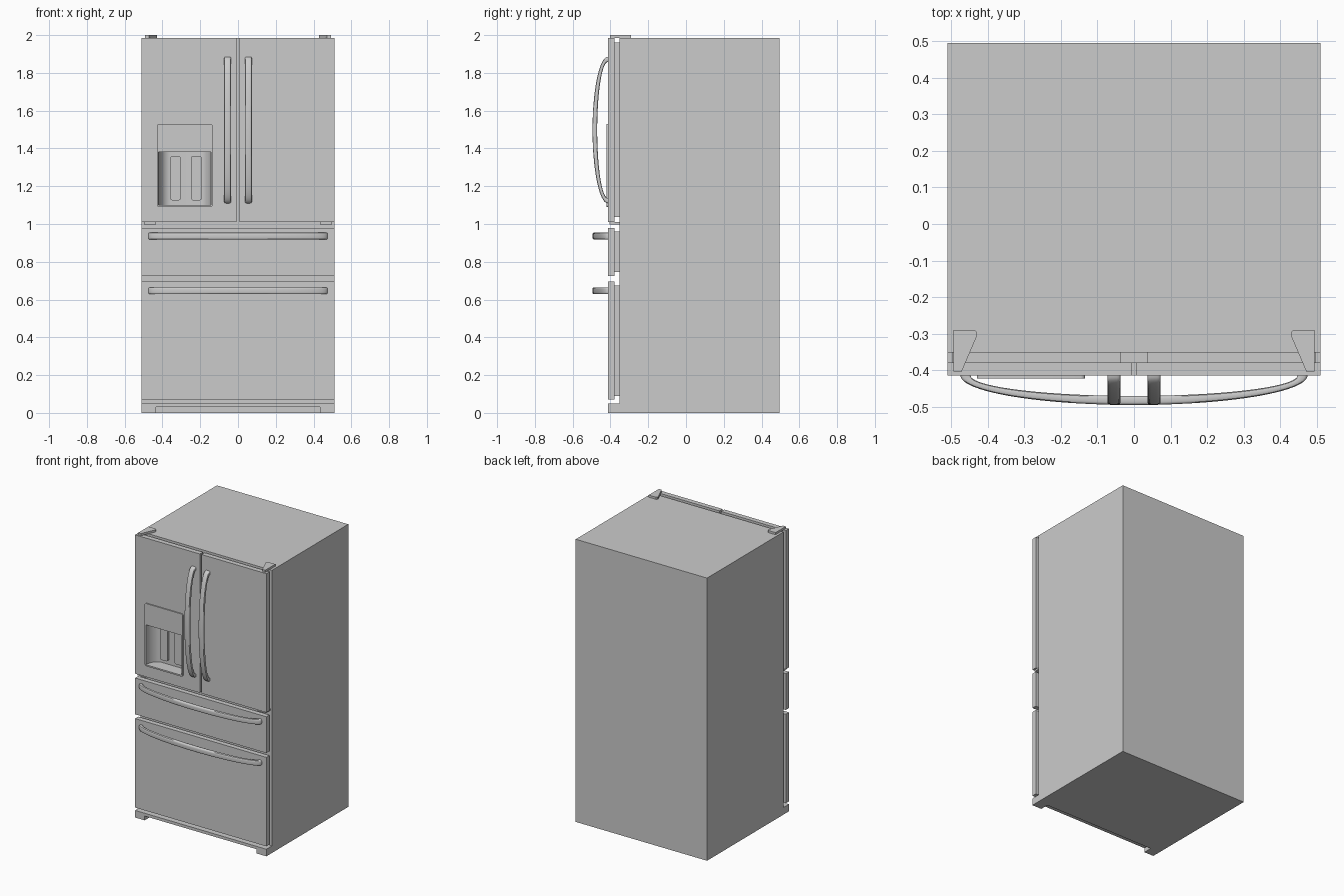
import bpy, bmesh
from math import sin, cos, pi, copysign, radians

if "Cube" in bpy.data.objects:
    bpy.data.objects.remove(bpy.data.objects["Cube"])

FRONT, SEAM, BODY = -0.414, -0.379, -0.352   # door face, door back, cabinet front


def finish(name, bm, smooth=False):
    bmesh.ops.recalc_face_normals(bm, faces=bm.faces)
    me = bpy.data.meshes.new(name)
    bm.to_mesh(me)
    bm.free()
    ob = bpy.data.objects.new(name, me)
    bpy.context.collection.objects.link(ob)
    if smooth:
        activate(ob)
        bpy.ops.object.shade_smooth_by_angle(angle=radians(35))
    return ob


def activate(ob):
    bpy.ops.object.select_all(action='DESELECT')
    ob.select_set(True)
    bpy.context.view_layer.objects.active = ob


def prism(name, pts, axis, lo, hi, smooth=False):
    """Extrude a 2D outline along y (outline in xz) or z (outline in xy)."""
    bm = bmesh.new()
    place = (lambda a, b, h: (a, h, b)) if axis == 'y' else (lambda a, b, h: (a, b, h))
    rings = [[bm.verts.new(place(a, b, h)) for a, b in pts] for h in (lo, hi)]
    for r in rings:
        bm.faces.new(r)
    n = len(pts)
    for i in range(n):
        j = (i + 1) % n
        bm.faces.new((rings[0][i], rings[0][j], rings[1][j], rings[1][i]))
    return finish(name, bm, smooth)


def box(name, x0, x1, y0, y1, z0, z1):
    return prism(name, [(x0, y0), (x1, y0), (x1, y1), (x0, y1)], 'z', z0, z1)


def rounded(x0, x1, z0, z1, r, seg=5):
    pts = []
    for k, (cx, cz) in enumerate([(x1 - r, z1 - r), (x0 + r, z1 - r), (x0 + r, z0 + r), (x1 - r, z0 + r)]):
        for i in range(seg + 1):
            a = (k + i / seg) * pi / 2
            pts.append((cx + r * cos(a), cz + r * sin(a)))
    return pts


def handle(name, half, place, width=0.036, depth=0.081):
    """Bowed bar: rounded section swept between an outer and inner half ellipse."""
    bm = bmesh.new()
    steps, n = 40, 16
    rings = []
    for i in range(steps + 1):
        a = pi * i / steps
        ring = []
        for k in range(n):
            t = 2 * pi * (k + 0.5) / n
            w = copysign(abs(cos(t)) ** 0.5, cos(t)) * width / 2
            u = 0.5 + 0.5 * copysign(abs(sin(t)) ** 0.5, sin(t))
            s = (half - 0.028 * (1 - u)) * cos(a)
            d = (depth - 0.025 * (1 - u)) * sin(a)
            ring.append(bm.verts.new(place(s, d, w)))
        rings.append(ring)
    for r0, r1 in zip(rings, rings[1:]):
        for k in range(n):
            j = (k + 1) % n
            bm.faces.new((r0[k], r0[j], r1[j], r1[k]))
    bm.faces.new(rings[0])
    bm.faces.new(rings[-1])
    return finish(name, bm, True)


# Cabinet
cabinet = box("cabinet", -0.51, 0.51, BODY, 0.495, 0, 1.985)

# Kick plate with a notch between its two feet
prism("kick_plate", [(-0.51, 0), (-0.435, 0), (-0.435, 0.03), (0.435, 0.03), (0.435, 0),
                     (0.51, 0), (0.51, 0.05), (-0.51, 0.05)], 'y', FRONT, BODY)

# French doors, gaskets, hinges and upright handles
parts = {}
for side, label in ((-1, "left"), (1, "right")):
    def span(a, b):
        return sorted((side * a, side * b))
    parts[label] = box(label + "_door", *span(0.007, 0.51), FRONT, SEAM, 1.01, 1.985)
    parts[label + "g"] = box(label + "_door_gasket", *span(0.035, 0.488), SEAM, BODY, 1.038, 1.96)
    prism(label + "_top_hinge",
          [(side * x, y) for x, y in ((0.493, -0.29), (0.436, -0.29), (0.429, -0.297),
                                      (0.429, -0.305), (0.471, -0.403), (0.493, -0.403))],
          'z', 1.985, 2.0)
    box(label + "_lower_hinge", *span(0.435, 0.498), -0.405, BODY, 0.998, 1.01)
    handle(label + "_door_handle", 0.388,
           lambda s, d, w: (side * 0.055 + w, FRONT - d, 1.4975 + s))

# Drawers, gaskets and horizontal handles
for label, z0, z1, hz in (("middle", 0.725, 0.98, 0.936), ("bottom", 0.07, 0.695, 0.647)):
    box(label + "_drawer", -0.51, 0.51, FRONT, SEAM, z0, z1)
    box(label + "_drawer_gasket", -0.488, 0.488, SEAM, BODY, z0 + 0.02, z1 - 0.02)
    handle(label + "_drawer_handle", 0.475, lambda s, d, w: (s, FRONT - d, hz + w))

# Dispenser surround and curved recess
panel = prism("dispenser_panel", rounded(-0.43, -0.134, 1.09, 1.53, 0.012), 'y', -0.422, FRONT)
X0, X1, BACK, R, DEEP = -0.421, -0.142, -0.335, 0.065, 0.087
outline = [(X0, -0.45)]
outline += [(X0 + R - R * cos(a), BACK - DEEP + DEEP * sin(a)) for a in (i * pi / 20 for i in range(11))]
outline += [(X1 - R + R * sin(a), BACK - DEEP + DEEP * cos(a)) for a in (i * pi / 20 for i in range(11))]
outline += [(X1, -0.45)]
cutter = prism("recess_cutter", outline, 'z', 1.10, 1.38)
cutter.hide_render = True
for ob in (panel, parts["left"], parts["leftg"], cabinet):
    activate(ob)
    m = ob.modifiers.new("recess", 'BOOLEAN')
    m.operation, m.solver, m.object = 'DIFFERENCE', 'EXACT', cutter
    bpy.ops.object.modifier_apply(modifier=m.name)
    bpy.ops.object.shade_smooth_by_angle(angle=radians(25))
bpy.data.objects.remove(cutter)

# Dispenser paddles
for label, x in (("ice", -0.331), ("water", -0.22)):
    prism(label + "_paddle", rounded(x - 0.03, x + 0.03, 1.125, 1.36, 0.015), 'y', -0.35, -0.33)
